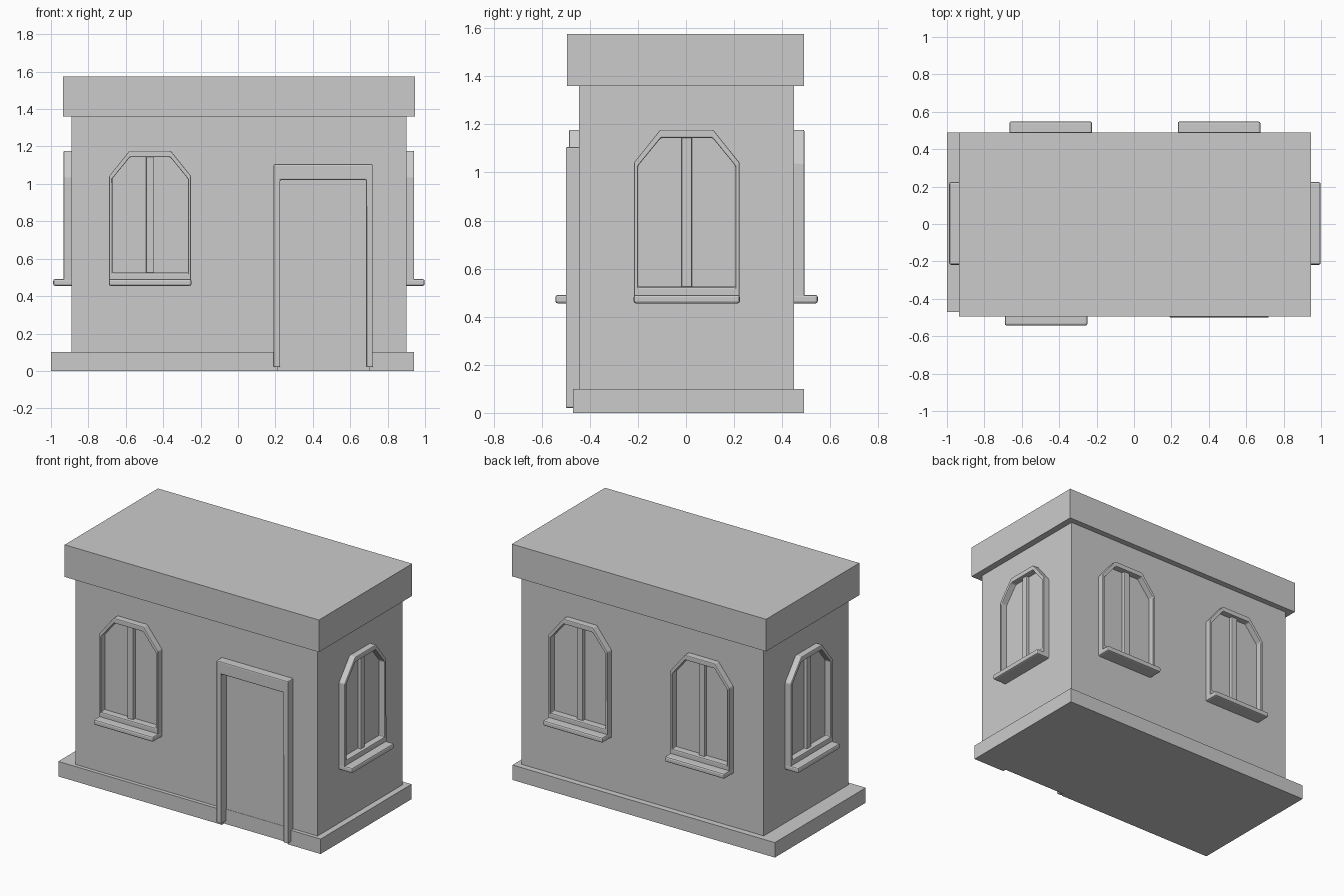
import bpy, bmesh
from math import radians
from mathutils import Matrix

if "Cube" in bpy.data.objects:
    bpy.data.objects.remove(bpy.data.objects["Cube"])


def finish(name, bm, bevel=0.0, matrix=Matrix()):
    bmesh.ops.recalc_face_normals(bm, faces=bm.faces)
    mesh = bpy.data.meshes.new(name)
    bm.to_mesh(mesh)
    bm.free()
    ob = bpy.data.objects.new(name, mesh)
    bpy.context.collection.objects.link(ob)
    ob.matrix_world = matrix
    if bevel:
        mod = ob.modifiers.new("bevel", 'BEVEL')
        mod.width = bevel
        mod.segments = 2
        mod.limit_method = 'ANGLE'
    return ob


def box(name, x, y, z, bevel=0.0, matrix=Matrix()):
    bm = bmesh.new()
    bmesh.ops.create_cube(bm, size=1)
    for v in bm.verts:
        v.co = [a + (c + 0.5) * (b - a) for (a, b), c in zip((x, y, z), v.co)]
    return finish(name, bm, bevel, matrix)


def frame(name, outer, inner, y0, y1, bevel, closed=True, matrix=Matrix()):
    """Extruded band between two matching (x, z) outlines."""
    bm = bmesh.new()
    rings = [[bm.verts.new((x, y, z)) for x, z in pts]
             for pts, y in ((outer, y0), (outer, y1), (inner, y1), (inner, y0))]
    n = len(outer)
    for i in range(n if closed else n - 1):
        j = (i + 1) % n
        for k in range(4):
            a, b = rings[k], rings[(k + 1) % 4]
            bm.faces.new((a[i], a[j], b[j], b[i]))
    if not closed:
        for i in (0, n - 1):
            bm.faces.new([r[i] for r in rings])
    return finish(name, bm, bevel, matrix)


# walls and roof
box("walls", (-0.89, 0.90), (-0.445, 0.45), (0.05, 1.40))
box("roof", (-0.935, 0.945), (-0.495, 0.49), (1.36, 1.575))

# base slab, notched at the doorway
outline = [(-1, -0.47), (0.21, -0.47), (0.21, -0.447), (0.70, -0.447),
           (0.70, -0.47), (0.94, -0.47), (0.94, 0.49), (-1, 0.49)]
bm = bmesh.new()
face = bm.faces.new([bm.verts.new((x, y, 0)) for x, y in outline])
up = bmesh.ops.extrude_face_region(bm, geom=[face])["geom"]
bmesh.ops.translate(bm, vec=(0, 0, 0.1),
                    verts=[v for v in up if isinstance(v, bmesh.types.BMVert)])
# the extrusion keeps the lower face, so the slab is closed
finish("base", bm)

# door surround: jambs and lintel
frame("door_frame",
      [(0.19, 0.02), (0.19, 1.105), (0.72, 1.105), (0.72, 0.02)],
      [(0.225, 0.02), (0.225, 1.02), (0.685, 1.02), (0.685, 0.02)],
      -0.44, -0.5, 0.006, closed=False)


# windows: clipped arch frame, centre bar and sill, built facing -y
def window(side, x, y, angle):
    m = Matrix.Translation((x, y, 0)) @ Matrix.Rotation(radians(angle), 4, 'Z')
    outer = [(-0.22, 0.46), (-0.22, 1.04), (-0.11, 1.177),
             (0.11, 1.177), (0.22, 1.04), (0.22, 0.46)]
    inner = [(-0.202, 0.525), (-0.202, 1.028), (-0.108, 1.143),
             (0.108, 1.143), (0.202, 1.028), (0.202, 0.525)]
    frame(side + "_window_frame", outer, inner, 0.01, -0.042, 0.006, matrix=m)
    box(side + "_window_bar", (-0.022, 0.022), (-0.022, 0.01), (0.52, 1.147), 0.005, m)
    box(side + "_window_sill", (-0.221, 0.221), (-0.098, 0.01), (0.455, 0.491), 0.01, m)


window("front", -0.47, -0.445, 0)
window("right", 0.90, 0.003, 90)
window("back_right", 0.455, 0.45, 180)
window("back_left", -0.445, 0.45, 180)
window("left", -0.89, 0.003, -90)
